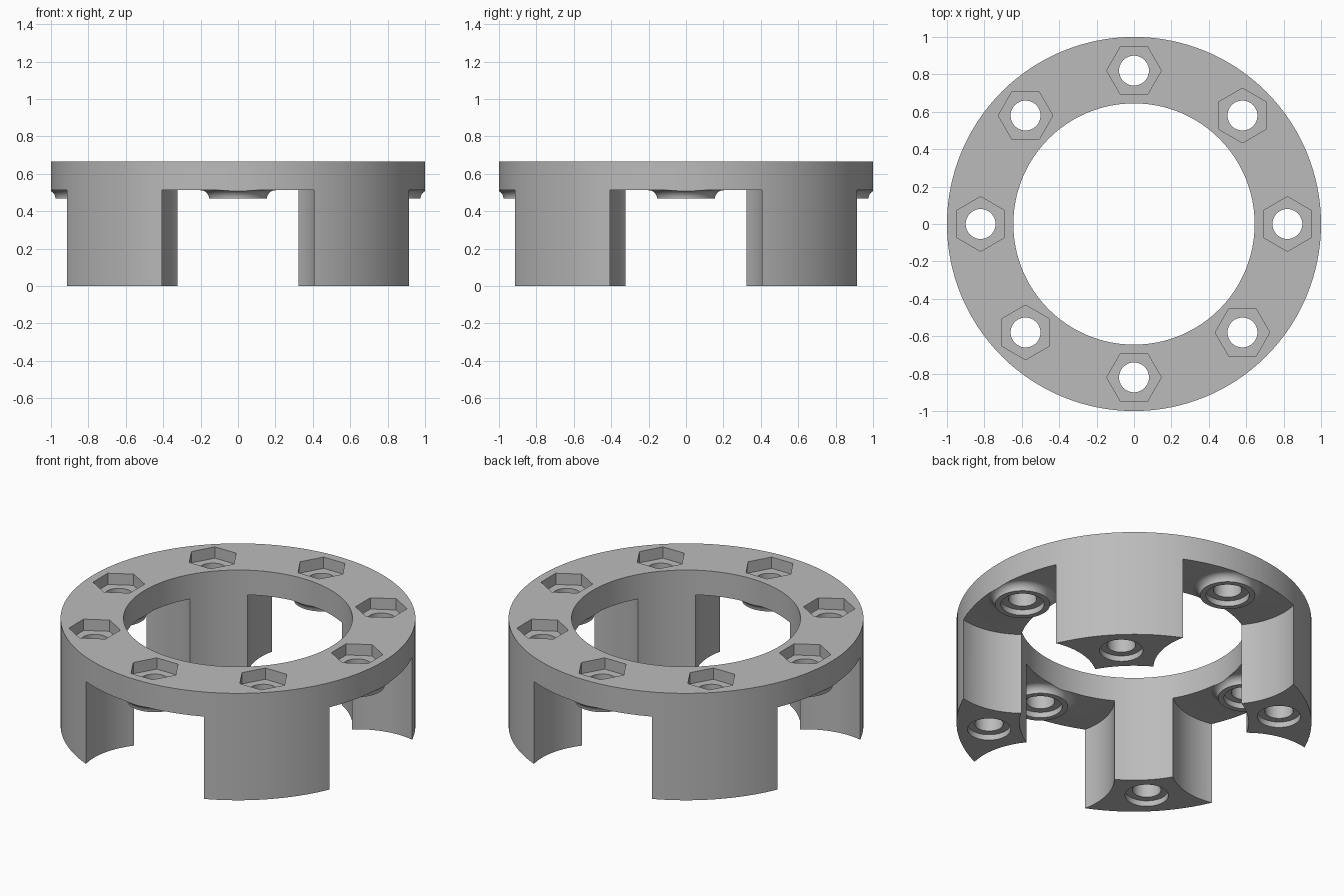
import bpy
import bmesh
from math import pi, sin, cos, radians

default_cube = bpy.data.objects.get("Cube")
if default_cube:
    bpy.data.objects.remove(default_cube, do_unlink=True)

OUTER, INNER, BOLT_CIRCLE = 1.0, 0.645, 0.82
TOP, PLATE_BOTTOM, BOSS_BOTTOM = 0.665, 0.512, 0.467
BOLT_R, RECESS_R, RECESS_DEPTH = 0.08, 0.122, 0.035
NUT_R, NUT_DEPTH = 0.146, 0.07

grey = bpy.data.materials.new("grey")
grey.use_nodes = True
colour = (0.5, 0.5, 0.5, 1)
grey.diffuse_color = colour
grey.node_tree.nodes["Principled BSDF"].inputs["Base Color"].default_value = colour


def lathe(bm, profile, centre=(0, 0), sides=64, turn=0.0, closed=False):
    """Spin (radius, z) points round a vertical axis; open ends get caps."""
    rings = []
    for r, z in profile:
        angles = [turn + 2 * pi * i / sides for i in range(sides)]
        rings.append([bm.verts.new((centre[0] + r * cos(a), centre[1] + r * sin(a), z))
                      for a in angles])
    pairs = list(zip(rings, rings[1:]))
    if closed:
        pairs.append((rings[-1], rings[0]))
    else:
        bm.faces.new(rings[0])
        bm.faces.new(rings[-1])
    for low, high in pairs:
        for i in range(sides):
            j = (i + 1) % sides
            bm.faces.new((low[i], low[j], high[j], high[i]))


def finish(bm, name):
    bmesh.ops.recalc_face_normals(bm, faces=bm.faces)
    mesh = bpy.data.meshes.new(name)
    bm.to_mesh(mesh)
    bm.free()
    mesh.materials.append(grey)
    obj = bpy.data.objects.new(name, mesh)
    bpy.context.collection.objects.link(obj)
    return obj


def on_circle(degrees):
    a = radians(degrees)
    return BOLT_CIRCLE * cos(a), BOLT_CIRCLE * sin(a)


# Full-height tube that becomes the ring and its legs
bm = bmesh.new()
lathe(bm, [(INNER, 0), (OUTER, 0), (OUTER, TOP), (INNER, TOP)], sides=128, closed=True)
body = finish(bm, "ring_with_four_legs")

# Round bays between the legs, each leaving a filleted boss under the ring
bm = bmesh.new()
fillet_r = PLATE_BOTTOM - BOSS_BOTTOM
fillet = [(0.2 - fillet_r * cos(t), BOSS_BOTTOM + fillet_r * sin(t))
          for t in [pi / 2 * (1 - k / 8) for k in range(9)]]
for angle in range(0, 360, 90):
    lathe(bm, [(0.417, -0.1), (0.417, PLATE_BOTTOM)] + fillet, on_circle(angle), 96)
bays = finish(bm, "bay_cutter")

# Bolt holes with a shallow counterbore below
bm = bmesh.new()
for angle in range(0, 360, 45):
    base = 0 if angle % 90 else BOSS_BOTTOM
    floor = base + RECESS_DEPTH
    lathe(bm, [(RECESS_R, base - 0.05), (RECESS_R, floor), (BOLT_R, floor),
               (BOLT_R, TOP + 0.1)], on_circle(angle), 48)
holes = finish(bm, "bolt_hole_cutter")

# Hexagonal nut pockets, turned a quarter from one quadrant to the next
bm = bmesh.new()
for angle in range(0, 360, 45):
    lathe(bm, [(NUT_R, TOP - NUT_DEPTH), (NUT_R, TOP + 0.2)], on_circle(angle), 6,
          turn=pi / 2 * (1 + angle // 90))
pockets = finish(bm, "nut_pocket_cutter")

for cutter in (bays, holes, pockets):
    cutter.hide_render = True
    cut = body.modifiers.new(cutter.name, "BOOLEAN")
    cut.operation = "DIFFERENCE"
    cut.solver = "EXACT"
    cut.object = cutter

# Bake the cuts, drop the cutters and shade smooth with sharp edges
bpy.context.view_layer.update()
evaluated = body.evaluated_get(bpy.context.evaluated_depsgraph_get())
baked = bpy.data.meshes.new_from_object(evaluated)
body.modifiers.clear()
body.data = baked
for cutter in (bays, holes, pockets):
    bpy.data.objects.remove(cutter, do_unlink=True)

bpy.ops.object.select_all(action="DESELECT")
body.select_set(True)
bpy.context.view_layer.objects.active = body
bpy.ops.object.shade_smooth_by_angle(angle=radians(30))
